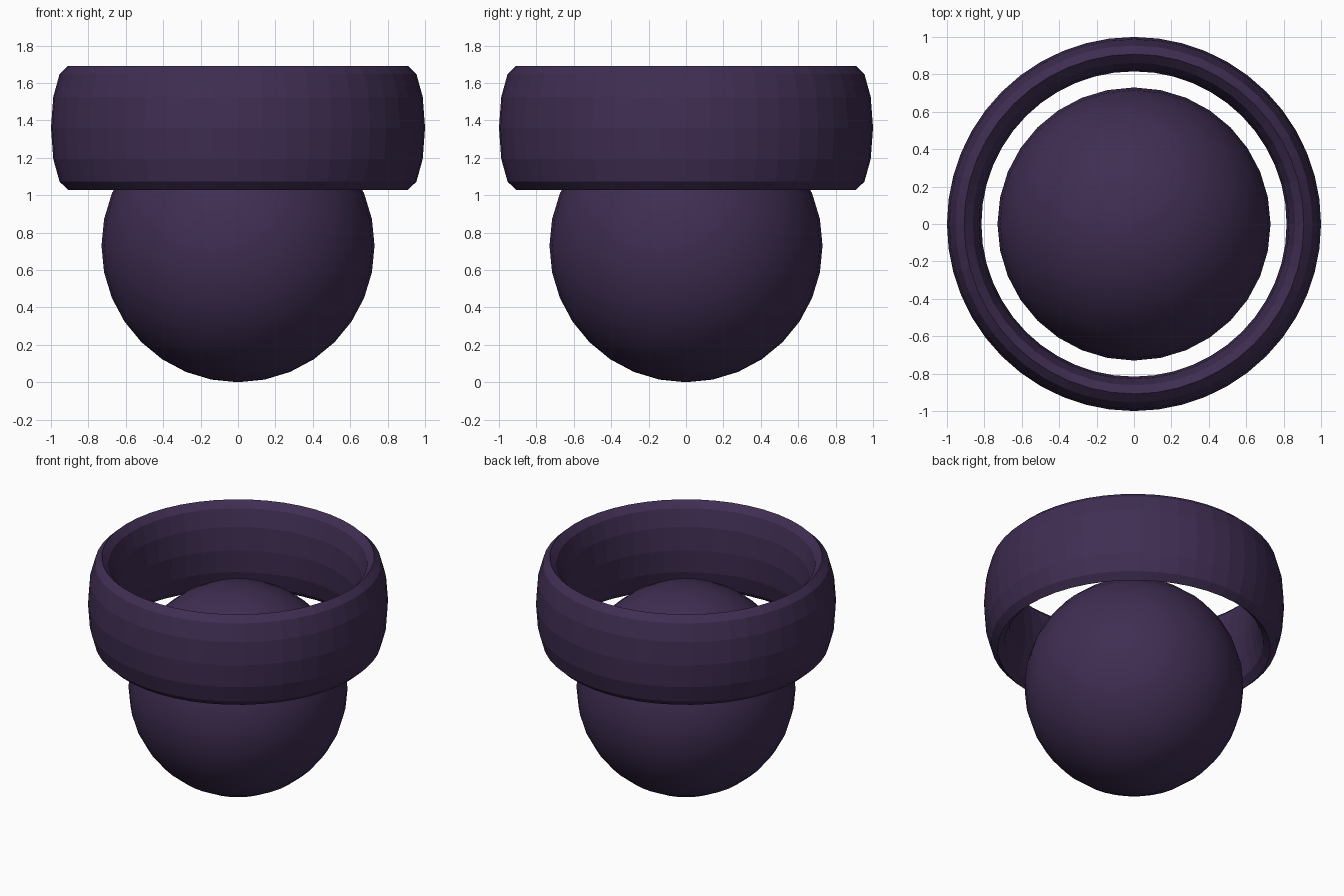
import bpy

if "Cube" in bpy.data.objects:
    bpy.data.objects.remove(bpy.data.objects["Cube"])

purple = bpy.data.materials.new("dark_purple")
purple.diffuse_color = (0.05, 0.027, 0.085, 1)
purple.use_nodes = True
purple.node_tree.nodes["Principled BSDF"].inputs["Base Color"].default_value = purple.diffuse_color

# Smooth ball resting on the ground
bpy.ops.mesh.primitive_uv_sphere_add(segments=32, ring_count=16, radius=0.73, location=(0, 0, 0.73))
ball = bpy.context.object
ball.name = "ball"
bpy.ops.object.shade_smooth()
ball.data.materials.append(purple)

# Faceted band: a torus stretched upward
bpy.ops.mesh.primitive_torus_add(major_segments=48, minor_segments=12,
                                 major_radius=0.908, minor_radius=0.092, location=(0, 0, 1.36))
band = bpy.context.object
band.name = "ring_band"
band.scale.z = 0.332 / 0.092
bpy.ops.object.transform_apply(location=False, rotation=False, scale=True)
bpy.ops.object.shade_flat()
band.data.materials.append(purple)
